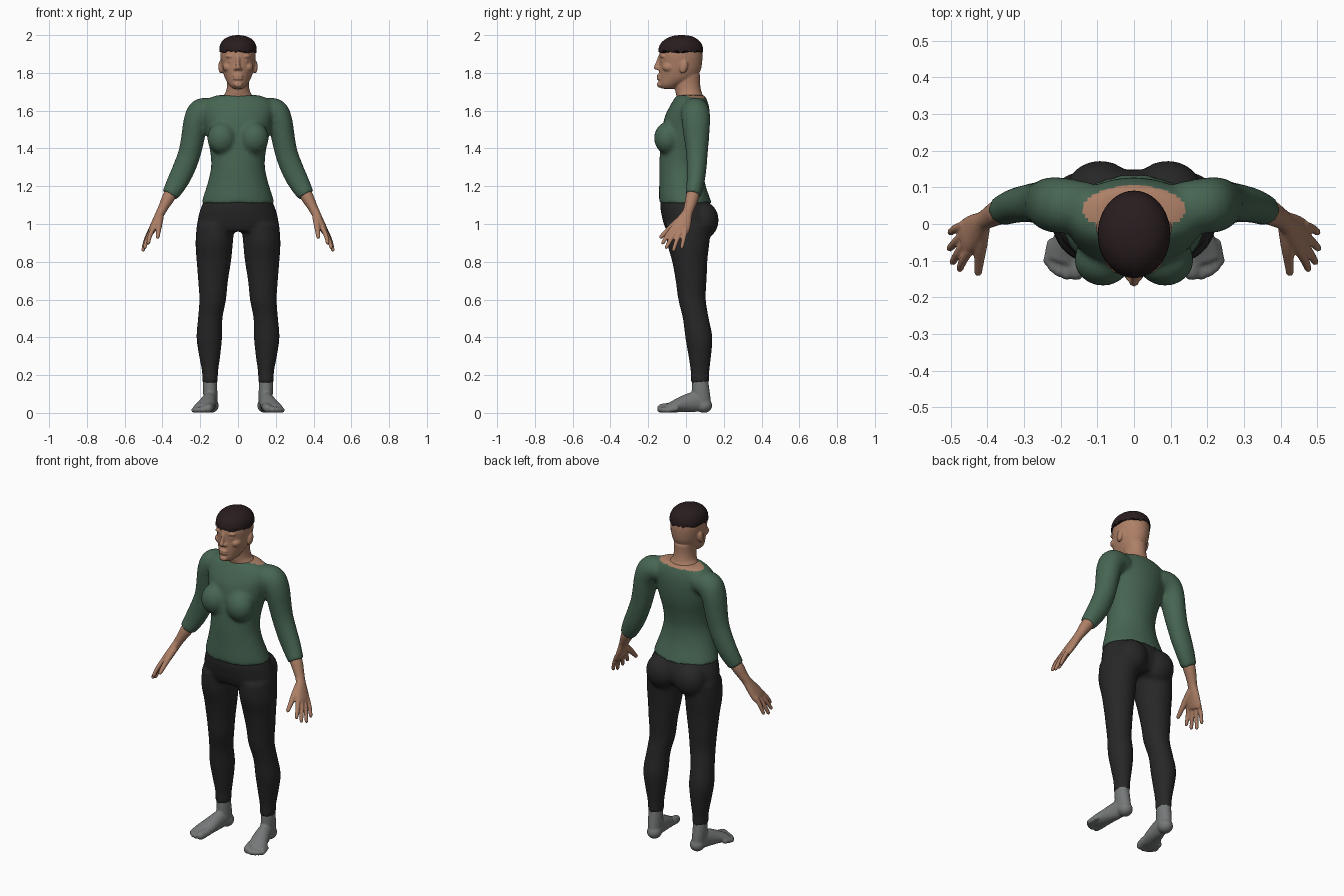
import bpy, bmesh, math
from mathutils import Vector, Matrix

cube = bpy.data.objects.get("Cube")
if cube:
    bpy.data.objects.remove(cube, do_unlink=True)


def material(name, r, g, b):
    mat = bpy.data.materials.new(name)
    mat.use_nodes = True
    mat.diffuse_color = (r, g, b, 1)
    shader = next(n for n in mat.node_tree.nodes if n.type == "BSDF_PRINCIPLED")
    shader.inputs["Base Color"].default_value = (r, g, b, 1)
    shader.inputs["Roughness"].default_value = 0.7
    return mat


SKIN = material("skin", .42, .215, .135)
GREEN = material("green_knit", .062, .13, .085)
BLACK = material("black_fabric", .02, .02, .02)
GREY = material("grey_sock", .18, .19, .19)
HAIR = material("dark_hair", .022, .012, .013)


def resample(points, steps=4):
    """Catmull-Rom interpolation through rows of numbers."""
    rows = [Vector(p) for p in points]
    rows = [rows[0]] + rows + [rows[-1]]
    out = []
    for a, b, c, d in zip(rows, rows[1:], rows[2:], rows[3:]):
        for i in range(steps):
            t = i / steps
            out.append(b + (c - a) * (t / 2) + (a * 2 - b * 5 + c * 4 - d) * (t * t / 2)
                       + (b * 3 - a - c * 3 + d) * (t ** 3 / 2))
    out.append(rows[-1])
    return out


def loft(bm, points, ref=(1, 0, 0), upright=False, rounded=False, sides=32):
    """Closed tube through rows of x, y, z, radius along ref, other radius."""
    rows = resample(points)
    if rounded:
        for end, inner in ((0, 1), (-1, -2)):
            tip, before = rows[end], rows[inner]
            out = (tip.to_3d() - before.to_3d()).normalized() * min(tip[3], tip[4])
            caps = []
            for reach, shrink in ((.6, .8), (.95, .35)):
                pos = tip.to_3d() + out * reach
                caps.append(Vector((*pos, tip[3] * shrink, tip[4] * shrink)))
            rows = caps[::-1] + rows if end == 0 else rows + caps
    rings = []
    for i, row in enumerate(rows):
        ahead, behind = rows[min(i + 1, len(rows) - 1)], rows[max(i - 1, 0)]
        along = Vector((0, 0, 1)) if upright else (ahead.to_3d() - behind.to_3d()).normalized()
        side = Vector(ref)
        side = (side - along * side.dot(along)).normalized()
        up = along.cross(side)
        ring = []
        for k in range(sides):
            a = math.tau * k / sides
            ring.append(bm.verts.new(row.to_3d() + side * (row[3] * math.cos(a))
                                     + up * (row[4] * math.sin(a))))
        rings.append(ring)
    for low, high in zip(rings, rings[1:]):
        for k in range(sides):
            n = (k + 1) % sides
            bm.faces.new((low[k], low[n], high[n], high[k]))
    bm.faces.new(rings[0][::-1])
    bm.faces.new(rings[-1])
    return rings


def trunk(*sections):
    """Rows of z, half width, front y, back y turned into loft rows."""
    return [(0, (f + b) / 2, z, w, (b - f) / 2) for z, w, f, b in sections]


def ball(bm, centre, radii, tilt=0):
    matrix = Matrix.Translation(centre) @ Matrix.Rotation(tilt, 4, "X") @ Matrix.Diagonal((*radii, 1))
    bmesh.ops.create_uvsphere(bm, u_segments=24, v_segments=16, radius=1, matrix=matrix)


def flip(rows, s):
    return [(r[0] * s, *r[1:]) for r in rows]


def finish(bm, name, mat, voxel=None, smooth=4):
    """Fuse the volumes of a part into one skin and shade it smooth."""
    bmesh.ops.recalc_face_normals(bm, faces=bm.faces)
    mesh = bpy.data.meshes.new(name)
    bm.to_mesh(mesh)
    bm.free()
    obj = bpy.data.objects.new(name, mesh)
    bpy.context.collection.objects.link(obj)
    if voxel:
        fuse = obj.modifiers.new("fuse", "REMESH")
        fuse.mode = "VOXEL"
        fuse.voxel_size = voxel
        relax = obj.modifiers.new("relax", "SMOOTH")
        relax.factor = .5
        relax.iterations = smooth
        graph = bpy.context.evaluated_depsgraph_get()
        obj.data = bpy.data.meshes.new_from_object(obj.evaluated_get(graph))
        obj.modifiers.clear()
    obj.data.materials.clear()
    obj.data.materials.append(mat)
    for poly in obj.data.polygons:
        poly.use_smooth = True
        poly.material_index = 0
    return obj


# Sweater: torso, chest and sleeves
bm = bmesh.new()
loft(bm, trunk((1.11, .194, -.142, .137), (1.15, .182, -.143, .122), (1.22, .16, -.142, .1),
               (1.3, .143, -.142, .09), (1.38, .147, -.138, .1), (1.47, .166, -.13, .12),
               (1.56, .185, -.115, .127), (1.62, .19, -.088, .122), (1.66, .165, -.064, .11),
               (1.682, .11, -.05, .1)), upright=True)
for s in (1, -1):
    ball(bm, (s * .085, -.098, 1.455), (.078, .071, .085))
    loft(bm, flip([(.12, .045, 1.6, .068, .06), (.19, .05, 1.592, .075, .075),
                   (.223, .053, 1.54, .075, .066), (.24, .056, 1.45, .066, .062),
                   (.258, .058, 1.37, .057, .06), (.288, .056, 1.29, .052, .06),
                   (.322, .05, 1.22, .047, .056), (.361, .036, 1.152, .041, .045)], s),
         ref=(0, 1, 0))
sweater = finish(bm, "sweater", GREEN, .011, 5)
# Wide neckline, painted on the top faces around the neck
sweater.data.materials.append(SKIN)
for poly in sweater.data.polygons:
    x, y, z = poly.center
    if z > 1.63 and (x / .14) ** 2 + ((y - .042) / .062) ** 2 < 1:
        poly.material_index = 1

# Leggings: hips, seat and legs
bm = bmesh.new()
loft(bm, trunk((1.15, .17, -.13, .11), (1.1, .191, -.137, .133), (1.05, .208, -.13, .148),
               (1, .214, -.118, .145), (.96, .2, -.1, .12)), upright=True)
for s in (1, -1):
    ball(bm, (s * .092, .088, 1.02), (.095, .085, .1))
    loft(bm, flip([(.118, .015, 1, .1, .12), (.126, .012, .9, .099, .112),
                   (.128, .02, .8, .091, .093), (.132, .027, .7, .079, .082),
                   (.134, .032, .6, .071, .073), (.147, .052, .5, .065, .069),
                   (.152, .068, .4, .068, .072), (.15, .073, .3, .056, .06),
                   (.148, .074, .22, .043, .05), (.148, .073, .155, .041, .049)], s), upright=True)
finish(bm, "leggings", BLACK, .011, 5)

# Feet
for s, label in ((1, "left"), (-1, "right")):
    bm = bmesh.new()
    loft(bm, flip([(.148, .073, .2, .034, .042), (.148, .076, .14, .038, .046),
                   (.146, .08, .08, .037, .05), (.144, .082, .045, .036, .05)], s), upright=True)
    ball(bm, (s * .143, .095, .039), (.041, .044, .039))
    loft(bm, flip([(.145, .08, .06, .036, .05), (.153, .03, .056, .04, .052),
                   (.166, -.03, .043, .048, .04), (.18, -.075, .03, .053, .029),
                   (.189, -.105, .024, .05, .021)], s))
    for x, y, r in ((.157, -.13, .024), (.183, -.136, .017), (.204, -.129, .016),
                    (.221, -.117, .015), (.234, -.101, .014)):
        loft(bm, flip([(x - .01, y + .05, r + .008, r, r), (x, y, r, r, r)], s), rounded=True, sides=16)
    finish(bm, label + "_foot", GREY, .006, 4)

    # Forearm, palm and fingers
    bm = bmesh.new()
    loft(bm, flip([(.325, .048, 1.21, .034, .034), (.365, .034, 1.145, .035, .034),
                   (.392, .02, 1.095, .03, .027), (.41, .008, 1.06, .028, .024),
                   (.432, -.012, 1.015, .042, .022), (.452, -.03, .975, .05, .02),
                   (.462, -.037, .955, .046, .016)], s), ref=(0, 1, 0))
    fingers = [((.45, -.073, .975), (.466, -.1, .938), (.475, -.122, .9)),
               ((.46, -.052, .965), (.48, -.08, .92), (.494, -.103, .877)),
               ((.465, -.03, .96), (.487, -.05, .91), (.502, -.066, .863)),
               ((.463, -.003, .97), (.485, -.012, .922), (.5, -.022, .878))]
    for path in fingers:
        loft(bm, flip([(*p, r, r) for p, r in zip(path, (.013, .012, .01))], s),
             ref=(0, 1, 0), rounded=True, sides=16)
    thumb = ((.413, -.015, 1.035), (.418, -.06, 1), (.422, -.1, .963), (.425, -.132, .932))
    loft(bm, flip([(*p, r, r) for p, r in zip(thumb, (.02, .018, .014, .011))], s),
         rounded=True, sides=16)
    finish(bm, label + "_forearm_and_hand", SKIN, .005, 3)

# Head: neck, skull, brow, nose, lips, eyelids and ears
bm = bmesh.new()
loft(bm, trunk((1.64, .1, -.045, .095), (1.675, .082, -.05, .092), (1.7, .064, -.056, .082),
               (1.74, .058, -.06, .075), (1.79, .06, -.06, .075)), upright=True)
loft(bm, trunk((1.716, .026, -.128, -.06), (1.735, .047, -.142, -.02), (1.77, .068, -.144, .05),
               (1.81, .081, -.143, .076), (1.85, .089, -.141, .085), (1.9, .094, -.141, .087),
               (1.94, .086, -.125, .077), (1.97, .06, -.09, .045)), upright=True)
loft(bm, [(0, -.138, 1.885, .01, .01), (0, -.147, 1.855, .01, .012),
          (0, -.157, 1.829, .014, .014)], rounded=True, sides=16)
ball(bm, (0, -.14, 1.738), (.024, .014, .016))
for z in (1.785, 1.77):
    ball(bm, (0, -.142, z), (.027, .013, .0085))
for s in (1, -1):
    ball(bm, (s * .014, -.142, 1.822), (.011, .013, .009))
    ball(bm, (s * .036, -.121, 1.888), (.03, .016, .009))
    ball(bm, (s * .036, -.117, 1.862), (.018, .015, .01))
    ball(bm, (s * .055, -.09, 1.83), (.026, .035, .025))
    ball(bm, (s * .091, -.012, 1.832), (.013, .021, .036), -.25)
finish(bm, "head", SKIN, .005, 3)

# Cropped hair with a ragged lower edge
bm = bmesh.new()
rings = loft(bm, trunk((1.912, .099, -.147, .091), (1.94, .097, -.142, .088),
                       (1.965, .086, -.126, .075), (1.985, .064, -.098, .05),
                       (1.996, .035, -.066, .02), (2, .008, -.034, -.014)), upright=True, sides=48)
for k, vert in enumerate(rings[0]):
    vert.co.z += (-.008, .004, .007, -.002, .003)[k % 5]
finish(bm, "hair", HAIR)
for obj in bpy.context.selected_objects:
    obj.select_set(False)
hair = bpy.data.objects["hair"]
hair.select_set(True)
bpy.context.view_layer.objects.active = hair
bpy.ops.object.shade_smooth_by_angle(angle=math.radians(50))
